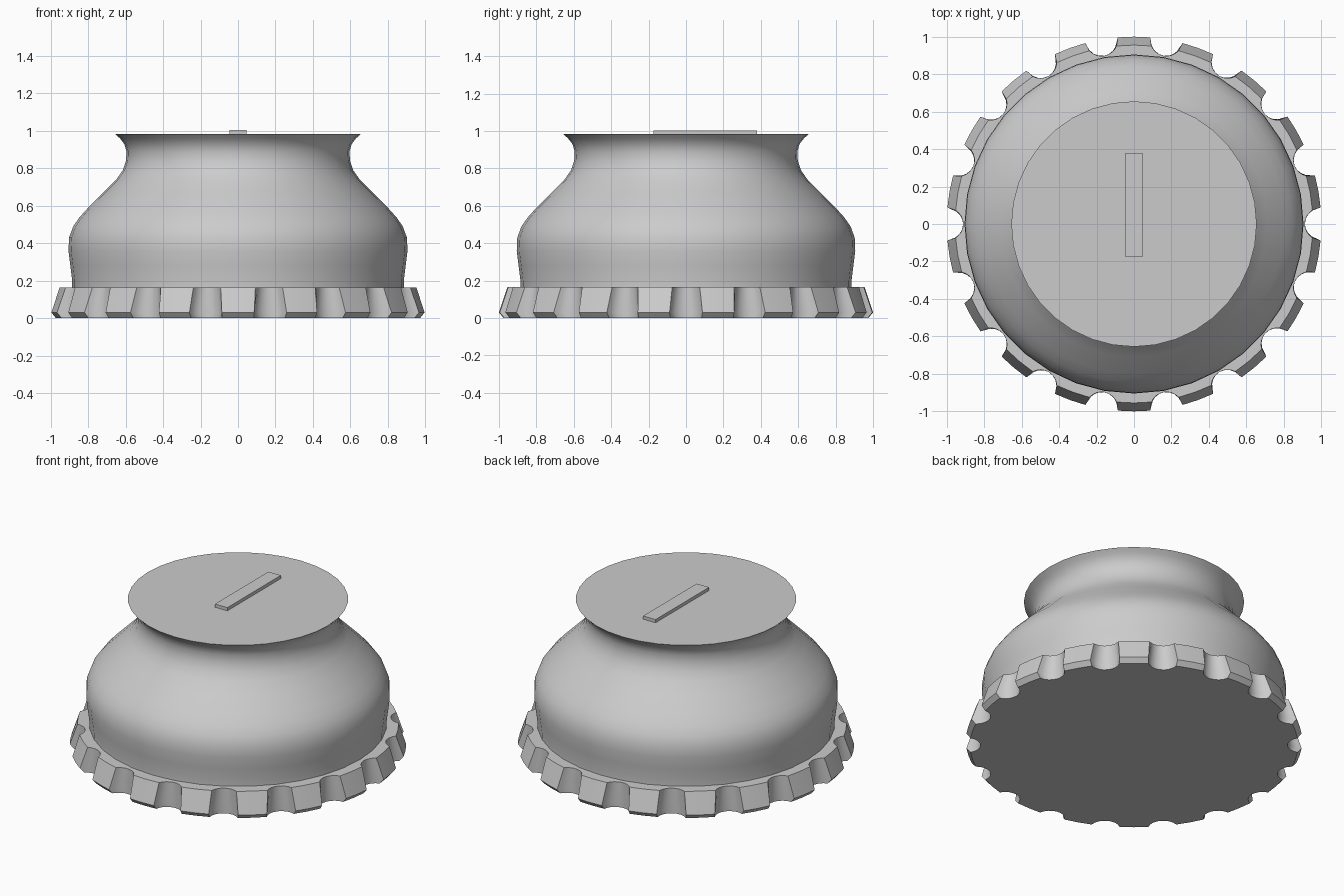
import bpy, bmesh, math

cube = bpy.data.objects.get("Cube")
if cube:
    bpy.data.objects.remove(cube, do_unlink=True)

grey = bpy.data.materials.new("plain grey")
grey.use_nodes = True
colour = (0.6, 0.6, 0.6, 1)
grey.diffuse_color = colour
grey.node_tree.nodes["Principled BSDF"].inputs["Base Color"].default_value = colour


def loft(name, rings, angle):
    """Skin a stack of equal rings, close both ends and shade by angle."""
    bm = bmesh.new()
    loops = [[bm.verts.new(p) for p in ring] for ring in rings]
    n = len(loops[0])
    for low, high in zip(loops, loops[1:]):
        for i in range(n):
            j = (i + 1) % n
            bm.faces.new((low[i], low[j], high[j], high[i]))
    bm.faces.new(loops[0][::-1])
    bm.faces.new(loops[-1])
    mesh = bpy.data.meshes.new(name)
    bm.to_mesh(mesh)
    bm.free()
    mesh.materials.append(grey)
    obj = bpy.data.objects.new(name, mesh)
    bpy.context.collection.objects.link(obj)
    bpy.ops.object.select_all(action='DESELECT')
    obj.select_set(True)
    bpy.context.view_layer.objects.active = obj
    bpy.ops.object.shade_smooth_by_angle(angle=math.radians(angle))
    return obj


# Notched grip ring: one outline per height, with round scallops cut inwards
TEETH, NOTCH_CENTRE, NOTCH_RADIUS, ARC_STEPS = 18, 1.0, 0.088, 8


def notched_ring(radius, z):
    cos_a = (radius**2 + NOTCH_CENTRE**2 - NOTCH_RADIUS**2) / (2 * radius * NOTCH_CENTRE)
    edge = math.acos(cos_a)
    start = math.atan2(radius * math.sin(edge), radius * cos_a - NOTCH_CENTRE)
    sweep = 2 * (math.pi - start)
    pitch = math.tau / TEETH
    ring = []
    for k in range(TEETH):
        spin = k * pitch
        for i in range(ARC_STEPS + 1):
            # run through the scallop from its clockwise edge
            a = -start - sweep * i / ARC_STEPS
            x = NOTCH_CENTRE + NOTCH_RADIUS * math.cos(a)
            y = NOTCH_RADIUS * math.sin(a)
            ring.append((x * math.cos(spin) - y * math.sin(spin),
                         x * math.sin(spin) + y * math.cos(spin), z))
        middle = spin + pitch / 2
        ring.append((radius * math.cos(middle), radius * math.sin(middle), z))
    return ring


loft("grip_ring", [notched_ring(r, z) for r, z in
                   ((0.975, 0), (1.0, 0.03), (0.955, 0.165))], 28)

# Waisted body with a flared flat cap
SEGMENTS = 36
profile = ((0.885, 0.16), (0.885, 0.2), (0.895, 0.28), (0.905, 0.36), (0.902, 0.43),
           (0.88, 0.49), (0.845, 0.54), (0.80, 0.59), (0.71, 0.68), (0.65, 0.74),
           (0.615, 0.79), (0.598, 0.84), (0.595, 0.89), (0.607, 0.93),
           (0.63, 0.96), (0.655, 0.983))
loft("body", [[(r * math.cos(math.tau * i / SEGMENTS),
                r * math.sin(math.tau * i / SEGMENTS), z) for i in range(SEGMENTS)]
              for r, z in profile], 40)

# Raised pointer bar on the cap
loft("pointer_bar", [[(-0.045, -0.175, z), (0.045, -0.175, z),
                      (0.045, 0.38, z), (-0.045, 0.38, z)] for z in (0.975, 1.004)], 30)
